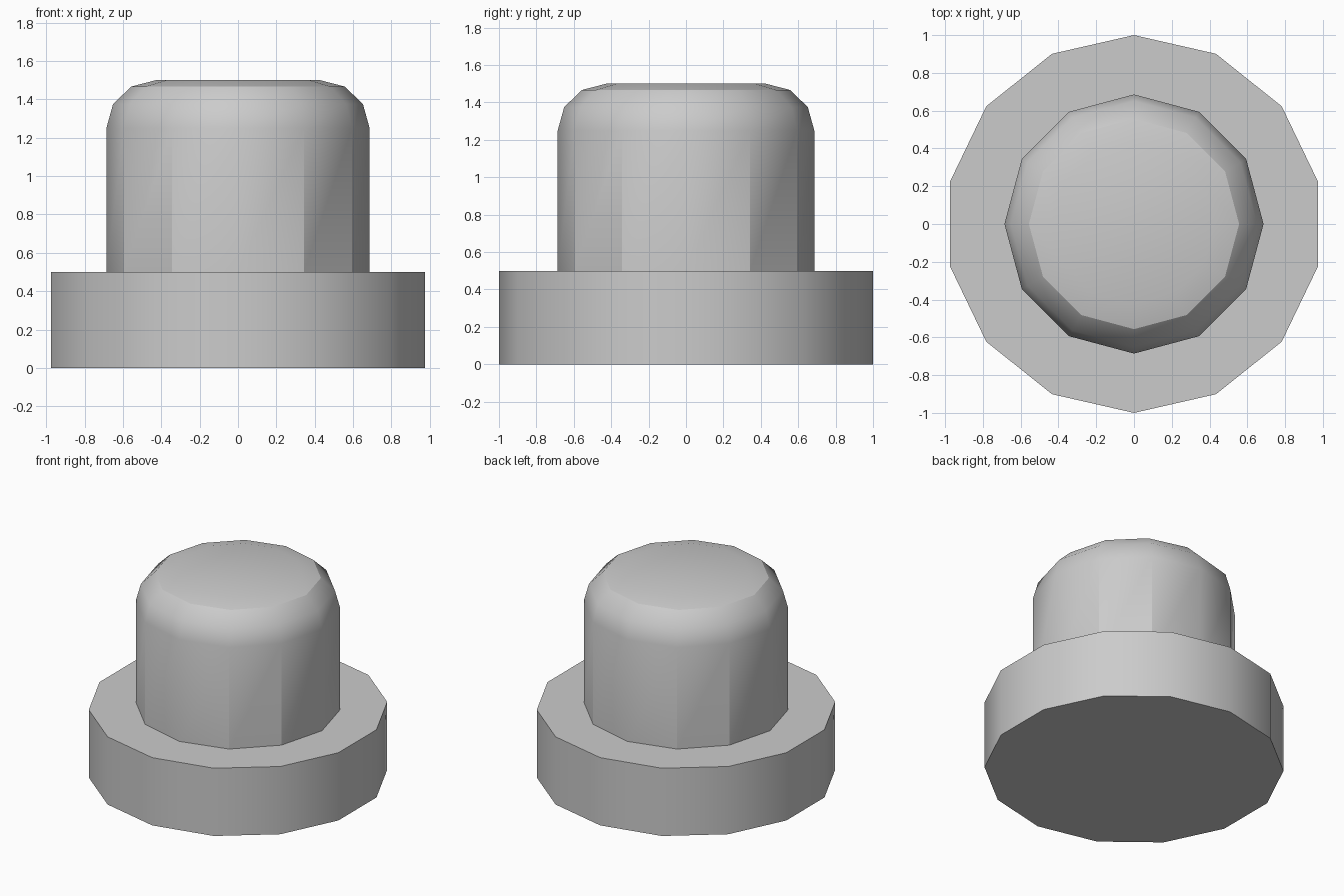
import bpy, bmesh, math

cube = bpy.data.objects.get("Cube")
if cube:
    bpy.data.objects.remove(cube, do_unlink=True)

grey = bpy.data.materials.new("plain_grey")
grey.use_nodes = True
colour = (0.6, 0.6, 0.6, 1)
grey.diffuse_color = colour
grey.node_tree.nodes["Principled BSDF"].inputs["Base Color"].default_value = colour


def prism(name, sides, radius, bottom, top, round_top=0):
    """Upright prism with a corner on the y axis and an optional rounded top rim."""
    bm = bmesh.new()
    rings = []
    for z in (bottom, top):
        angles = [math.pi / 2 + math.tau * i / sides for i in range(sides)]
        rings.append([bm.verts.new((radius * math.cos(a), radius * math.sin(a), z))
                      for a in angles])
    low, high = rings
    bm.faces.new(low[::-1])
    bm.faces.new(high)
    for i in range(sides):
        j = (i + 1) % sides
        bm.faces.new((low[i], low[j], high[j], high[i]))
    if round_top:
        rim = [e for e in bm.edges if all(v.co.z > top - 0.001 for v in e.verts)]
        bmesh.ops.bevel(bm, geom=rim, offset=round_top, offset_type='OFFSET',
                        segments=3, profile=0.5, affect='EDGES')
    bm.normal_update()
    # Soft shading, broken at the hard corners
    for f in bm.faces:
        f.smooth = True
    for e in bm.edges:
        a, b = (v.co for v in e.verts)
        angle = math.degrees(e.calc_face_angle(0))
        wall_edge = abs(a.z - b.z) > 0.6
        on_axis = min(abs(a.x), abs(a.y)) < 0.01
        upper_rim = abs(a.z - b.z) < 0.001 and a.z > top - round_top * 0.3
        e.smooth = not (angle > 35 or (wall_edge and not on_axis)
                        or (upper_rim and angle > 25))
    mesh = bpy.data.meshes.new(name)
    bm.to_mesh(mesh)
    bm.free()
    mesh.materials.append(grey)
    obj = bpy.data.objects.new(name, mesh)
    bpy.context.collection.objects.link(obj)
    return obj


# Wide flat base and the rounded cap standing on it
prism("base_disc", 14, 1.0, 0.0, 0.5)
prism("rounded_cap", 12, 0.686, 0.5, 1.5, round_top=0.25)
